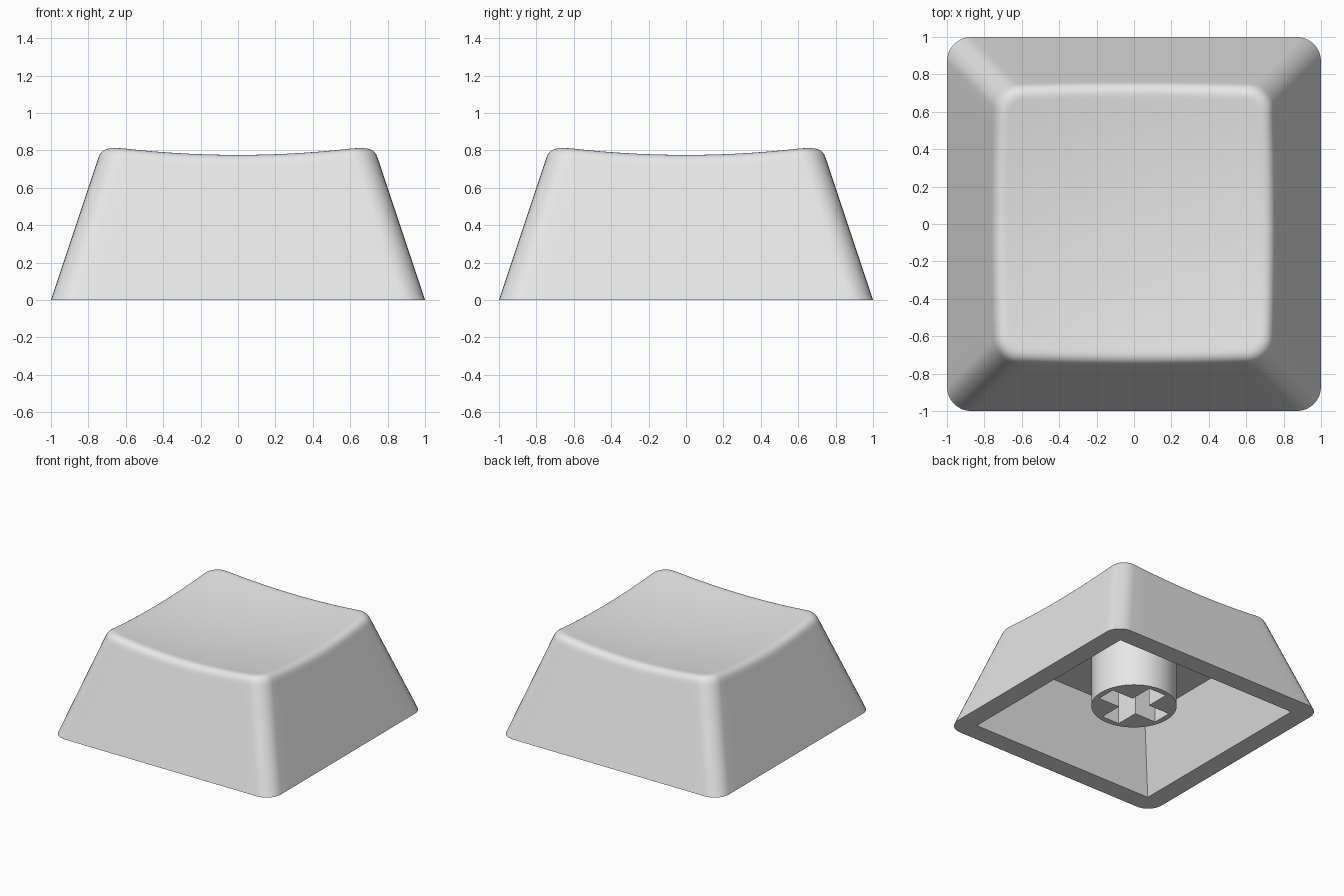
import bpy, bmesh, math

if "Cube" in bpy.data.objects:
    bpy.data.objects.remove(bpy.data.objects["Cube"])

grey = bpy.data.materials.new("light_grey")
grey.diffuse_color = (0.8, 0.8, 0.8, 1)
grey.use_nodes = True
grey.node_tree.nodes["Principled BSDF"].inputs["Base Color"].default_value = grey.diffuse_color

SLOPE, RADIUS, FILLET = 0.333, 0.13, 0.06
CORNER, EDGE = 8, 14          # segments per rounded corner and per straight side
COUNT = 4 * (CORNER + EDGE)


def outline(i, half, r):
    """Point i on a square of the given half size with corner radius r."""
    side, k = divmod(i, CORNER + EDGE)
    c = half - r
    if k <= CORNER:
        a = math.pi / 2 * k / CORNER
        x, y = c + r * math.cos(a), c + r * math.sin(a)
    else:
        x, y = c * (1 - 2 * (k - CORNER) / EDGE), half
    for _ in range(side):
        x, y = -y, x
    return x, y


def dish(x, y):
    return 0.73 + 0.097 * (x * x + y * y)


def wall(i, z):
    return (*outline(i, 1 - SLOPE * z, RADIUS), z)


def finish(name, bm):
    bmesh.ops.remove_doubles(bm, verts=bm.verts, dist=1e-5)
    bmesh.ops.recalc_face_normals(bm, faces=bm.faces)
    me = bpy.data.meshes.new(name)
    bm.to_mesh(me)
    bm.free()
    me.materials.append(grey)
    ob = bpy.data.objects.new(name, me)
    bpy.context.collection.objects.link(ob)
    bpy.ops.object.select_all(action='DESELECT')
    ob.select_set(True)
    bpy.context.view_layer.objects.active = ob
    bpy.ops.object.shade_smooth_by_angle(angle=math.radians(30))
    return ob


# Hollow cap: rings run from the ceiling, down the inside, up the outside, over the dish
rings = [[(*outline(i, 0.66, 0), 0.546) for i in range(COUNT)],
         [(*outline(i, 0.84, 0), 0.0) for i in range(COUNT)],
         [wall(i, 0) for i in range(COUNT)]]
columns = []
for i in range(COUNT):
    z = 0.78
    for _ in range(8):                        # where the wall meets the dish
        z = dish(*wall(i, z)[:2])
    p = wall(i, z)
    a = wall(i, z - FILLET * 0.95)
    bx, by = outline(i, 1 - SLOPE * z - FILLET, RADIUS - FILLET)
    b = (bx, by, dish(bx, by))
    col = [wall(i, 0.35), wall(i, z - FILLET * 1.3)]
    for k in range(8):                        # rounded top edge
        t = k / 7
        col.append(tuple((1 - t) ** 2 * a[j] + 2 * t * (1 - t) * p[j] + t * t * b[j]
                         for j in range(3)))
    for f in (0.97, 0.88, 0.75, 0.6, 0.45, 0.3, 0.15):
        col.append((bx * f, by * f, dish(bx * f, by * f)))
    columns.append(col)
rings += [list(r) for r in zip(*columns)]

bm = bmesh.new()
vs = [[bm.verts.new(p) for p in ring] for ring in rings]
for lo, hi in zip(vs, vs[1:]):
    for i in range(COUNT):
        j = (i + 1) % COUNT
        bm.faces.new((lo[i], lo[j], hi[j], hi[i]))
for ring, z in ((vs[0], 0.546), (vs[-1], dish(0, 0))):   # ceiling and dish centre
    mid = bm.verts.new((0, 0, z))
    for i in range(COUNT):
        bm.faces.new((ring[i], ring[(i + 1) % COUNT], mid))
bmesh.ops.dissolve_degenerate(bm, dist=1e-5, edges=bm.edges)
finish("cap_shell", bm)

# Stem: round post with a cross-shaped socket
R, A, W, BOTTOM, TOP = 0.322, 0.275, 0.08, 0.11, 0.55
circle = [(R * math.cos(t * math.tau / 64), R * math.sin(t * math.tau / 64)) for t in range(64)]
cross = []
for x, y in ((A, -W), (A, W), (W, W)):
    cross.append((x, y))
for _ in range(3):
    cross += [(-y, x) for x, y in cross[-3:]]

bm = bmesh.new()
edges = []
for loop in (circle, cross):
    v = [bm.verts.new((x, y, BOTTOM)) for x, y in loop]
    edges += [bm.edges.new((v[i], v[(i + 1) % len(v)])) for i in range(len(v))]
bmesh.ops.triangle_fill(bm, edges=edges, use_beauty=True)
ext = bmesh.ops.extrude_face_region(bm, geom=bm.faces[:], use_keep_orig=True)
bmesh.ops.translate(bm, vec=(0, 0, TOP - BOTTOM),
                    verts=[g for g in ext["geom"] if isinstance(g, bmesh.types.BMVert)])
finish("stem", bm)
